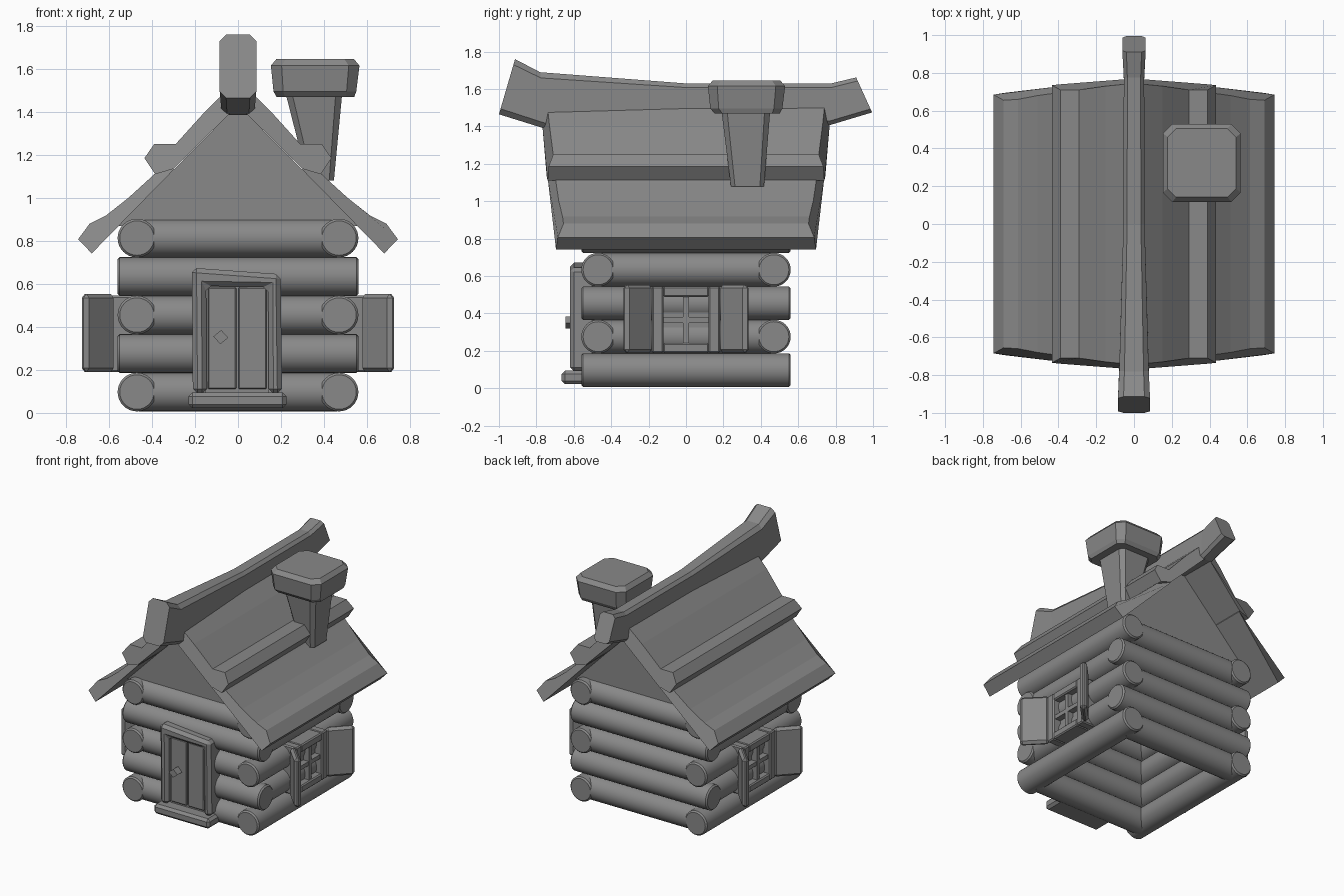
import bpy, bmesh, math
from mathutils import Matrix, Vector

cube = bpy.data.objects.get("Cube")
if cube:
    bpy.data.objects.remove(cube, do_unlink=True)

grey = bpy.data.materials.new("plain_grey")
grey.use_nodes = True
GREY = (0.25, 0.25, 0.25, 1)
grey.diffuse_color = GREY
grey.node_tree.nodes["Principled BSDF"].inputs["Base Color"].default_value = GREY


def finish(name, bm, bevel=0, smooth=False, matrix=None):
    bmesh.ops.recalc_face_normals(bm, faces=bm.faces)
    if matrix:
        bm.transform(matrix)
        if matrix.determinant() < 0:
            bmesh.ops.reverse_faces(bm, faces=bm.faces)
    me = bpy.data.meshes.new(name)
    bm.to_mesh(me)
    bm.free()
    me.materials.append(grey)
    ob = bpy.data.objects.new(name, me)
    bpy.context.collection.objects.link(ob)
    bpy.ops.object.select_all(action="DESELECT")
    bpy.context.view_layer.objects.active = ob
    ob.select_set(True)
    if smooth:
        bpy.ops.object.shade_smooth_by_angle(angle=math.radians(30))
    if bevel:
        mod = ob.modifiers.new("chamfer", "BEVEL")
        mod.width = bevel
        mod.segments = 1
        mod.limit_method = "ANGLE"
        mod.angle_limit = math.radians(40)
    return ob


def loft(name, rings, **kw):
    """Skin matching closed rings and cap both ends."""
    bm = bmesh.new()
    rows = [[bm.verts.new(p) for p in r] for r in rings]
    n = len(rows[0])
    for a, b in zip(rows, rows[1:]):
        for i in range(n):
            j = (i + 1) % n
            bm.faces.new((a[i], a[j], b[j], b[i]))
    bm.faces.new(rows[0])
    bm.faces.new(rows[-1])
    return finish(name, bm, **kw)


def prism(name, pts, y0, y1, **kw):
    return loft(name, [[(x, y, z) for x, z in pts] for y in (y0, y1)], **kw)


def box(name, lo, hi, **kw):
    pts = [(lo[0], lo[2]), (hi[0], lo[2]), (hi[0], hi[2]), (lo[0], hi[2])]
    return prism(name, pts, lo[1], hi[1], **kw)


# Stacked log walls, crossing at the corners
R, WALL, REACH = 0.09, 0.47, 0.56


def log(name, half, matrix):
    rings = []
    for x, r in ((-half, R - 0.01), (-half + 0.01, R), (half - 0.01, R), (half, R - 0.01)):
        angles = [math.tau * i / 32 for i in range(32)]
        rings.append([(x, r * math.cos(a), r * math.sin(a)) for a in angles])
    loft(name, rings, smooth=True, matrix=matrix)


for layer in range(5):
    z = 0.097 + 0.179 * layer
    for side in (-1, 1):
        front_long = layer % 2 == 1
        log("cross_log", REACH if front_long else WALL,
            Matrix.Translation((0, side * WALL, z)))
        log("side_log", WALL if front_long else REACH,
            Matrix.Translation((side * WALL, 0, z)) @ Matrix.Rotation(math.pi / 2, 4, "Z"))

# Gable under the roof
prism("gable", [(-0.56, 0.87), (0.56, 0.87), (0, 1.43)], -0.5, 0.5)

# Two overlapping roof tiers per side: points are x, z, half depth
upper = [(0, 1.55, 0.745), (0.15, 1.405, 0.73), (0.29, 1.25, 0.71), (0.39, 1.25, 0.71),
         (0.435, 1.185, 0.735), (0.385, 1.11, 0.74), (0.3, 1.135, 0.745), (0, 1.43, 0.77)]
lower = [(0.3, 1.195, 0.705), (0.4, 1.1, 0.695), (0.51, 1.0, 0.68), (0.614, 0.918, 0.66),
         (0.69, 0.88, 0.655), (0.744, 0.807, 0.685), (0.68, 0.742, 0.695), (0.3, 1.13, 0.74)]
for side in (-1, 1):
    for name, prof in (("upper_roof", upper), ("lower_roof", lower)):
        loft(name, [[(side * x, s * d, z) for x, z, d in prof] for s in (-1, 1)])

# Ridge beam with upswept ends: top y, top z, bottom y, bottom z, half width
stations = [(-0.914, 1.76, -1.0, 1.465, 0.085), (-0.78, 1.69, -0.743, 1.385, 0.078),
            (0, 1.63, 0, 1.41, 0.056), (0.775, 1.63, 0.765, 1.406, 0.054),
            (0.91, 1.662, 0.995, 1.475, 0.062)]
rings = []
for yt, zt, yb, zb, w in stations:
    ring = []
    for x, t in ((-0.65, 0), (0.65, 0), (1, 0.1), (1, 0.9),
                 (0.65, 1), (-0.65, 1), (-1, 0.9), (-1, 0.1)):
        ring.append((x * w, yb + (yt - yb) * t, zb + (zt - zb) * t))
    rings.append(ring)
loft("ridge_beam", rings)


# Chimney with a wide chamfered cap
def octagon(x0, x1, y0, y1, z, c):
    return [(x0 + c, y0, z), (x1 - c, y0, z), (x1, y0 + c, z), (x1, y1 - c, z),
            (x1 - c, y1, z), (x0 + c, y1, z), (x0, y1 - c, z), (x0, y0 + c, z)]


loft("chimney_stack", [octagon(0.325, 0.446, 0.24, 0.417, 1.08, 0.022),
                       octagon(0.223, 0.484, 0.19, 0.45, 1.48, 0.03)])
loft("chimney_cap", [octagon(0.18, 0.54, 0.155, 0.5, 1.468, 0.04),
                     octagon(0.165, 0.55, 0.13, 0.515, 1.495, 0.045),
                     octagon(0.153, 0.565, 0.117, 0.53, 1.615, 0.05),
                     octagon(0.178, 0.54, 0.142, 0.505, 1.645, 0.045)])

# Door, its frame, knob and step
prism("door_frame", [(-0.21, 0.09), (-0.145, 0.09), (-0.148, 0.59), (0.14, 0.585),
                     (0.143, 0.09), (0.205, 0.09), (0.198, 0.645), (-0.215, 0.675)],
      -0.62, -0.48, bevel=0.022)
for x0, x1 in ((-0.14, -0.008), (0.002, 0.133)):
    box("door_plank", (x0, -0.59, 0.11), (x1, -0.5, 0.585), bevel=0.006)
box("door_backing", (-0.15, -0.575, 0.09), (0.145, -0.5, 0.6))
prism("door_knob", [(-0.115, 0.355), (-0.082, 0.32), (-0.045, 0.35), (-0.078, 0.385)],
      -0.645, -0.58)
box("door_step", (-0.23, -0.665, 0.022), (0.225, -0.48, 0.095), bevel=0.018)

# Side windows with open shutters, drawn facing -y and then turned outward
FACE = -0.605
for side in (-1, 1):
    turn = Matrix.Rotation(side * math.pi / 2, 4, "Z")
    for s in (-1, 1):
        x0, x1 = sorted((s * 0.12, s * 0.183))
        box("window_jamb", (x0, FACE, 0.19), (x1, -0.46, 0.545), bevel=0.008, matrix=turn)
        # Shutter hinged on the frame edge and swung outward
        swing = turn @ Matrix.Translation((s * 0.185, FACE + 0.02, 0)) \
            @ Matrix.Rotation(-s * math.radians(44), 4, "Z")
        x0, x1 = sorted((0, s * 0.2))
        box("shutter", (x0, -0.02, 0.19), (x1, 0.026, 0.553), bevel=0.018, matrix=swing)
    for z0, z1 in ((0.19, 0.243), (0.488, 0.545)):
        box("window_rail", (-0.122, FACE, z0), (0.122, -0.46, z1), bevel=0.008, matrix=turn)
    box("window_pane", (-0.13, -0.545, 0.23), (0.13, -0.46, 0.5), matrix=turn)
    box("window_upright", (-0.015, -0.59, 0.235), (0.015, -0.5, 0.495), matrix=turn)
    box("window_crossbar", (-0.125, -0.589, 0.35), (0.125, -0.5, 0.38), matrix=turn)
